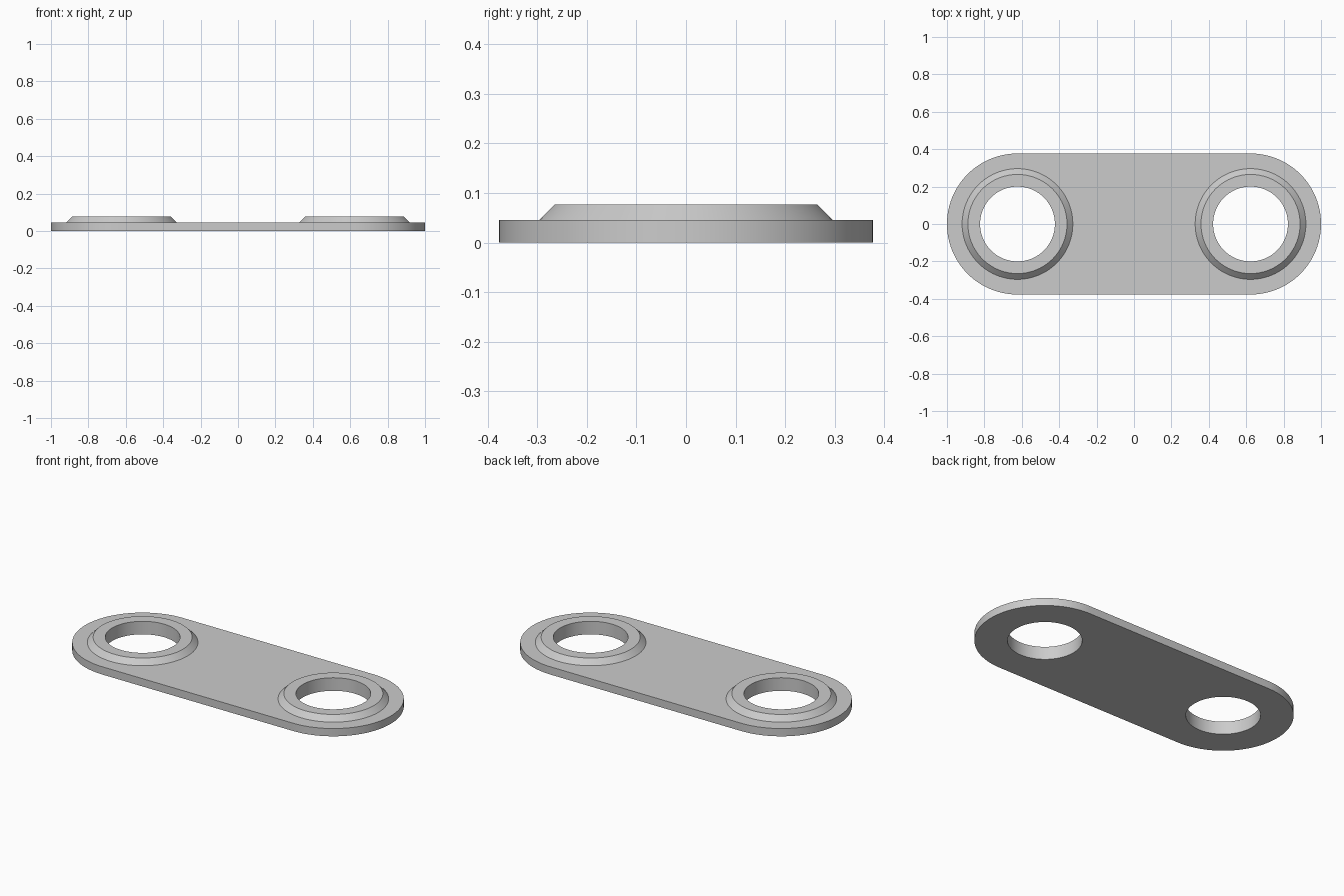
import bpy
import bmesh
from math import cos, sin, pi

cube = bpy.data.objects.get("Cube")
if cube:
    bpy.data.objects.remove(cube, do_unlink=True)

SEGMENTS = 96          # around each eye
CENTRE = 0.623         # distance of each eye from the middle
END_RADIUS = 0.377
HOLE, RIM_TOP, RIM_BASE = 0.2, 0.265, 0.296
PLATE_Z, RIM_Z = 0.046, 0.077


def circle(radius, z):
    """Ring of points around the eye, starting on the front straight edge side."""
    steps = [-pi / 2 + 2 * pi * i / SEGMENTS for i in range(SEGMENTS)]
    return [(CENTRE + radius * cos(a), radius * sin(a), z) for a in steps]


def outline(z):
    """Half of the link: rounded end, then straight sides meeting the middle plane."""
    points = circle(END_RADIUS, z)
    half = SEGMENTS // 2
    for k in range(half + 1):
        q = 4 * k / half
        x = CENTRE * max(0, 1 - q, q - 3)
        y = END_RADIUS * max(-1, min(1, 2 - q))
        points[(half + k) % SEGMENTS] = (x, y, z)
    return points


# Half link: rings from the hole, over the bevelled rim, to the outer wall
bm = bmesh.new()
rings = [circle(HOLE, 0), circle(HOLE, RIM_Z), circle(RIM_TOP, RIM_Z),
         circle(RIM_BASE, PLATE_Z), outline(PLATE_Z), outline(0)]
rings = [[bm.verts.new(p) for p in ring] for ring in rings]
for r, ring in enumerate(rings):
    following = rings[(r + 1) % len(rings)]
    for i in range(SEGMENTS):
        j = (i + 1) % SEGMENTS
        quad = (ring[i], ring[j], following[j], following[i])
        # leave the middle plane open for the mirror
        if any(v.co.x > 1e-5 for v in quad):
            bm.faces.new(quad)
bmesh.ops.recalc_face_normals(bm, faces=bm.faces)
# The open half must face outwards: the underside points down
underside = min(bm.faces, key=lambda f: f.calc_center_median().z)
if underside.normal.z > 0:
    bmesh.ops.reverse_faces(bm, faces=bm.faces)

mesh = bpy.data.meshes.new("link_plate")
bm.to_mesh(mesh)
bm.free()
link = bpy.data.objects.new("link_plate", mesh)
bpy.context.collection.objects.link(link)

# Plain grey metal
grey = bpy.data.materials.new("light_grey")
grey.use_nodes = True
colour = (0.6, 0.6, 0.6, 1)
grey.diffuse_color = colour
grey.node_tree.nodes["Principled BSDF"].inputs["Base Color"].default_value = colour
mesh.materials.append(grey)

# Mirror to the other eye
mirror = link.modifiers.new("mirror", "MIRROR")
mirror.use_axis[0] = True
mirror.use_clip = True

bpy.ops.object.select_all(action="DESELECT")
link.select_set(True)
bpy.context.view_layer.objects.active = link
bpy.ops.object.modifier_apply(modifier=mirror.name)
bpy.ops.object.shade_smooth_by_angle(angle=pi / 6)
